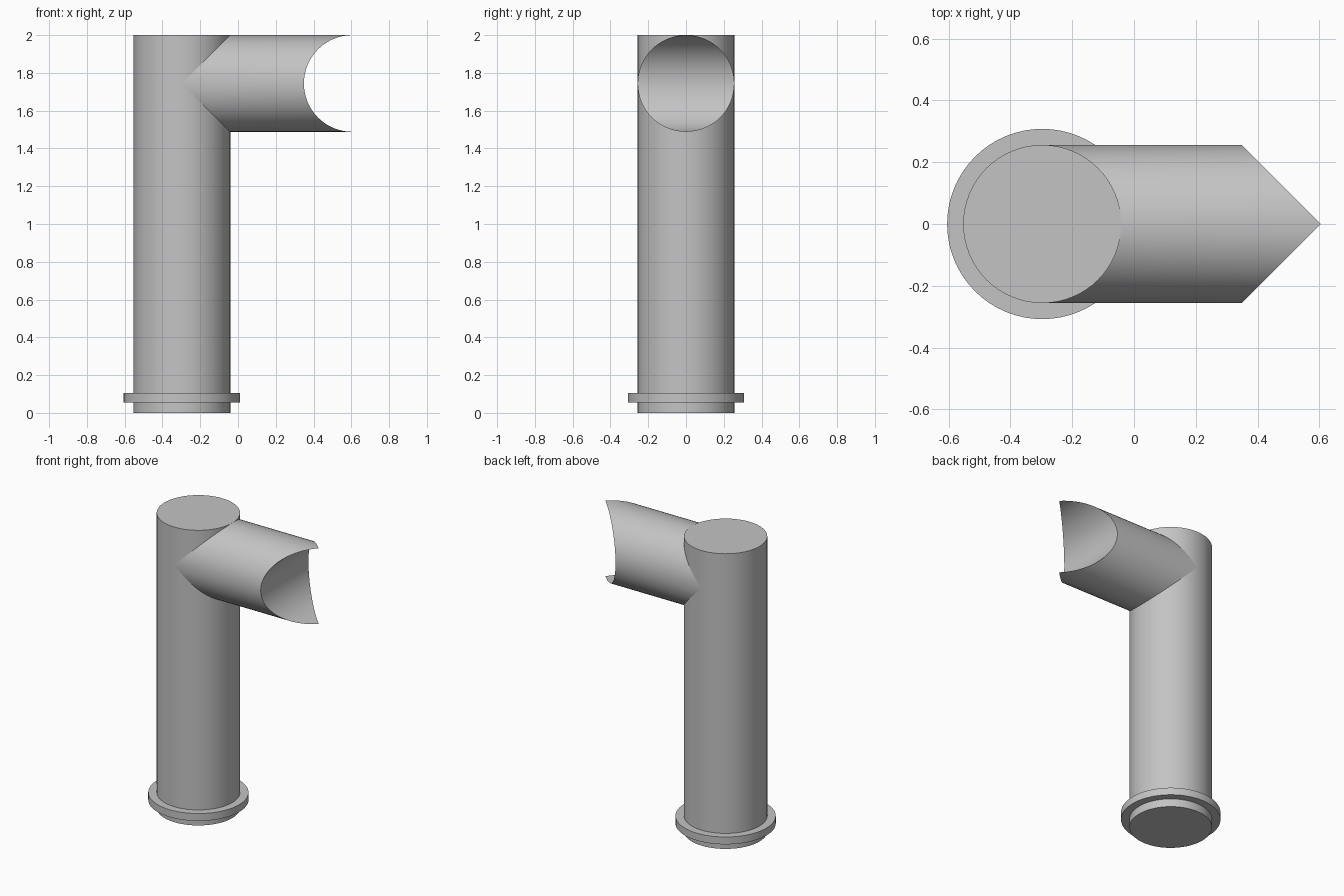
import bpy
import bmesh
import math

if "Cube" in bpy.data.objects:
    bpy.data.objects.remove(bpy.data.objects["Cube"], do_unlink=True)

RADIUS = 0.256      # shared by column and branch
AXIS_X = -0.297     # column axis
TIP_X = 0.605       # far tips of the branch
BRANCH_Z = 2 - RADIUS
SIDES = 64

grey = bpy.data.materials.new("light_grey")
grey.use_nodes = True
colour = (0.55, 0.55, 0.55, 1)
grey.diffuse_color = colour
grey.node_tree.nodes["Principled BSDF"].inputs["Base Color"].default_value = colour


def finish(obj):
    obj.data.materials.append(grey)
    bpy.ops.object.select_all(action="DESELECT")
    obj.select_set(True)
    bpy.context.view_layer.objects.active = obj
    bpy.ops.object.shade_smooth_by_angle(angle=math.radians(30))


def upright_cylinder(name, radius, bottom, top):
    bpy.ops.mesh.primitive_cylinder_add(
        vertices=SIDES, radius=radius, depth=top - bottom,
        location=(AXIS_X, 0, (bottom + top) / 2))
    obj = bpy.context.object
    obj.name = name
    finish(obj)


# Column and its base collar
upright_cylinder("column", RADIUS, 0, 2)
upright_cylinder("base_collar", 0.308, 0.055, 0.105)

# Side branch: mitred onto the column, with a saddle cut at the free end
bm = bmesh.new()
inner, outer = [], []
for i in range(SIDES):
    a = 2 * math.pi * i / SIDES
    y, dz = RADIUS * math.sin(a), RADIUS * math.cos(a)
    inner.append(bm.verts.new((AXIS_X + abs(dz), y, BRANCH_Z + dz)))
    outer.append(bm.verts.new((TIP_X - abs(y), y, BRANCH_Z + dz)))
for i in range(SIDES):
    j = (i + 1) % SIDES
    bm.faces.new((inner[i], inner[j], outer[j], outer[i]))

# Concave end built from strips running across the branch
half = SIDES // 2
for i in range(half):
    strip = [outer[i], outer[i + 1], outer[-i - 1], outer[-i % SIDES]]
    bm.faces.new(list(dict.fromkeys(strip)))
bmesh.ops.recalc_face_normals(bm, faces=bm.faces)

# Keep the sharp rim between the tube wall and the concave end
mesh = bpy.data.meshes.new("side_branch")
bm.to_mesh(mesh)
bm.free()
branch = bpy.data.objects.new("side_branch", mesh)
bpy.context.collection.objects.link(branch)
finish(branch)
